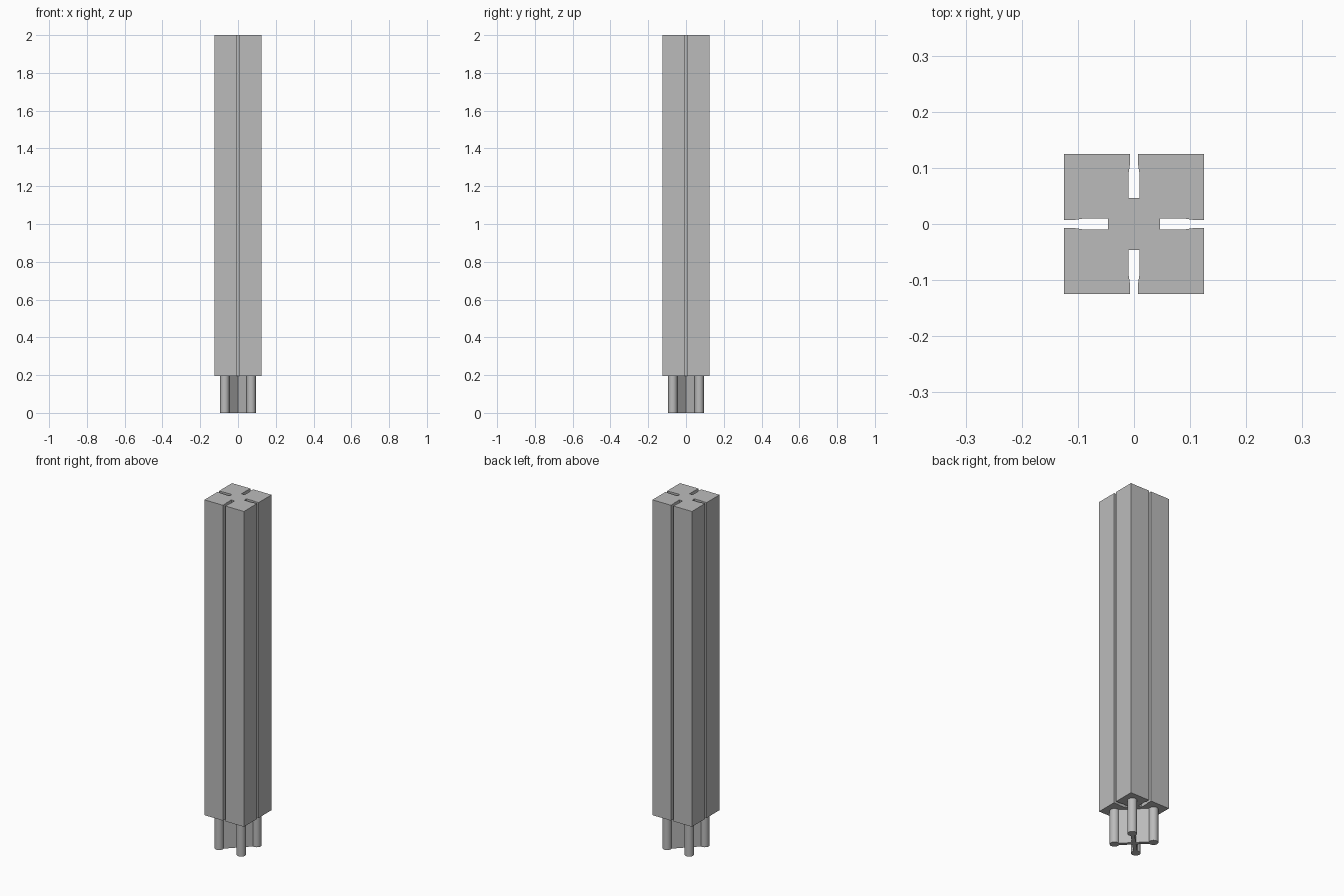
import bpy
import bmesh
from math import sin, cos, pi
from mathutils import Matrix, Vector

cube = bpy.data.objects.get("Cube")
if cube:
    bpy.data.objects.remove(cube)

HALF = 0.125      # half width of the post
JOINT = 0.195     # height where the post starts
PEG_OFFSET = 0.07
PEG_RADIUS = 0.024

grey = bpy.data.materials.new("plain grey")
grey.use_nodes = True
colour = (0.5, 0.5, 0.5, 1)
grey.diffuse_color = colour
grey.node_tree.nodes["Principled BSDF"].inputs["Base Color"].default_value = colour


def four_fold(points):
    """Repeat one side of an outline around the z axis."""
    return [Matrix.Rotation(k * pi / 2, 3, "Z") @ Vector((x, y, 0))
            for k in range(4) for x, y in points]


def extrude_outline(name, outline, bottom, top):
    bm = bmesh.new()
    face = bm.faces.new([bm.verts.new((p.x, p.y, bottom)) for p in outline])
    grown = bmesh.ops.extrude_face_region(bm, geom=[face], use_keep_orig=True)
    verts = [g for g in grown["geom"] if isinstance(g, bmesh.types.BMVert)]
    bmesh.ops.translate(bm, verts=verts, vec=(0, 0, top - bottom))
    bmesh.ops.recalc_face_normals(bm, faces=bm.faces)
    mesh = bpy.data.meshes.new(name)
    bm.to_mesh(mesh)
    bm.free()
    obj = bpy.data.objects.new(name, mesh)
    mesh.materials.append(grey)
    bpy.context.collection.objects.link(obj)
    return obj


# Square post with a narrow-mouthed slot down each side
slot = [(0.0075, -HALF), (0.0075, -0.105), (0.01, -0.088), (0.01, -0.046)]
side = [(-x, y) for x, y in slot] + slot[::-1] + [(HALF, -HALF)]
extrude_outline("slotted_post", four_fold(side), JOINT, 2)

# Cross-shaped web below the post, its arms reaching into the corner pegs
half_web = 0.01
reach = PEG_OFFSET * 2 ** 0.5
arm = [(half_web, -half_web), (reach, -half_web), (reach, half_web)]
turn = Matrix.Rotation(pi / 4, 3, "Z")
extrude_outline("cross_web", [turn @ p for p in four_fold(arm)], 0, JOINT)

# Round corner pegs
for depth, y in (("front", -PEG_OFFSET), ("back", PEG_OFFSET)):
    for hand, x in (("left", PEG_OFFSET), ("right", -PEG_OFFSET)):
        ring = [Vector((x + PEG_RADIUS * cos(a), y + PEG_RADIUS * sin(a), 0))
                for a in (2 * pi * i / 32 for i in range(32))]
        peg = extrude_outline(f"{depth}_{hand}_peg", ring, 0, JOINT)
        bpy.ops.object.select_all(action="DESELECT")
        peg.select_set(True)
        bpy.context.view_layer.objects.active = peg
        bpy.ops.object.shade_smooth_by_angle()
